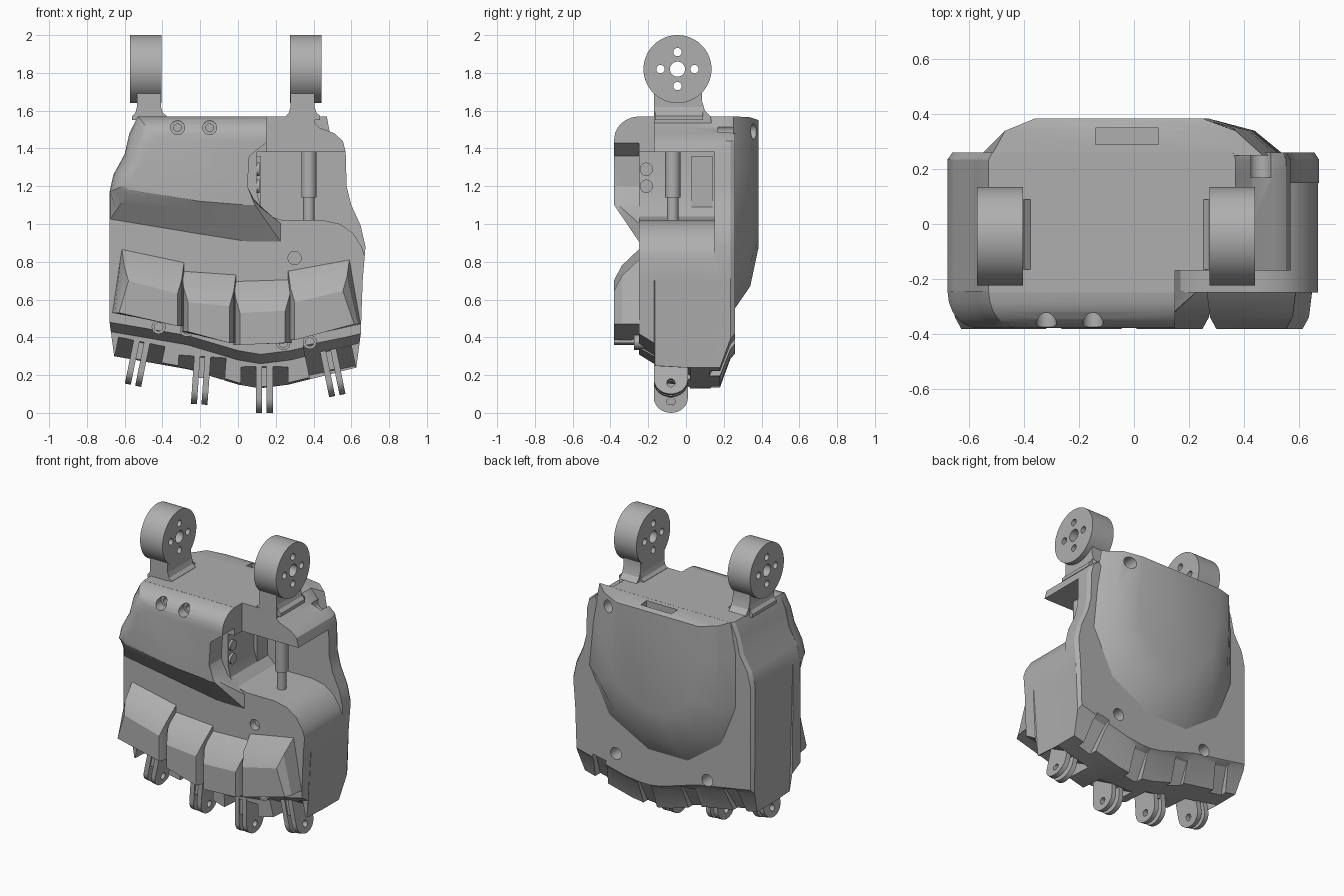
import bpy, bmesh
from math import cos, sin, pi, sqrt

old = bpy.data.objects.get("Cube")
if old:
    bpy.data.objects.remove(old)

grey = bpy.data.materials.new("light grey")
grey.use_nodes = True
grey.diffuse_color = (0.43, 0.43, 0.43, 1)
grey.node_tree.nodes["Principled BSDF"].inputs["Base Color"].default_value = grey.diffuse_color


def loft(name, sections):
    """Skin equal-length rings of 3D points and cap both ends."""
    bm = bmesh.new()
    rings = [[bm.verts.new(p) for p in s] for s in sections]
    n = len(rings[0])
    for a, b in zip(rings, rings[1:]):
        for i in range(n):
            j = (i + 1) % n
            bm.faces.new((a[i], a[j], b[j], b[i]))
    bm.faces.new(rings[0][::-1])
    bm.faces.new(rings[-1])
    bmesh.ops.recalc_face_normals(bm, faces=bm.faces)
    me = bpy.data.meshes.new(name)
    bm.to_mesh(me)
    bm.free()
    me.materials.append(grey)
    ob = bpy.data.objects.new(name, me)
    bpy.context.collection.objects.link(ob)
    return ob


def prism(name, pts, axis, a, b):
    if axis == "x":
        return loft(name, [[(t, u, v) for u, v in pts] for t in (a, b)])
    if axis == "y":
        return loft(name, [[(u, t, v) for u, v in pts] for t in (a, b)])
    return loft(name, [[(u, v, t) for u, v in pts] for t in (a, b)])


def rod(name, u, v, r, axis, a, b, n=32):
    ring = [(u + r * cos(2 * pi * i / n), v + r * sin(2 * pi * i / n)) for i in range(n)]
    return prism(name, ring, axis, a, b)


def box(name, x0, x1, y0, y1, z0, z1):
    return prism(name, [(x0, y0), (x1, y0), (x1, y1), (x0, y1)], "z", z0, z1)


def cut(target, cutter):
    cutter.hide_render = True
    m = target.modifiers.new("cut", "BOOLEAN")
    m.operation, m.solver, m.object = "DIFFERENCE", "EXACT", cutter
    bpy.context.view_layer.update()
    bpy.context.view_layer.objects.active = target
    bpy.ops.object.modifier_apply(modifier=m.name)
    bpy.data.objects.remove(cutter)


# Palm shell: silhouette lofted front to back with a stepped lower edge
upper = [(0.66, 0.7), (0.675, 0.88), (0.65, 0.99), (0.6, 1.1), (0.575, 1.2), (0.57, 1.38),
         (0.555, 1.44), (0.51, 1.48), (0.43, 1.51), (0.37, 1.57), (-0.53, 1.57), (-0.57, 1.48),
         (-0.595, 1.37), (-0.655, 1.27), (-0.68, 1.17)]
lower = [(-0.68, 0.48), (-0.27, 0.41), (0, 0.33), (0.12, 0.31), (0.28, 0.33), (0.65, 0.42)]


def shell_ring(y, drop, sx=1):
    taper = 1 - drop * 0.2
    return [(x * sx, y, z) for x, z in upper] + [(x * taper * sx, y, z - drop) for x, z in lower]


palm = loft("palm_shell", [shell_ring(-0.25, 0), shell_ring(-0.17, 0.05), shell_ring(-0.165, 0.17),
                           shell_ring(0, 0.18), shell_ring(0.18, 0.18), shell_ring(0.235, 0.03),
                           shell_ring(0.26, 0, 0.975)])

# Thumb opening
cut(palm, box("cutter", 0.15, 0.9, -0.5, -0.17, 1.2, 1.8))
cut(palm, prism("cutter", [(0.1, 1.38), (0.1, 1.17), (0.12, 1.09), (0.17, 1.04), (0.24, 1.02),
                           (0.45, 1.02), (0.54, 1.0), (0.61, 0.95), (0.655, 0.88), (0.68, 0.8),
                           (0.9, 0.8), (0.9, 1.38)], "y", -0.5, 0.15))

# Front cover with rounded top and side and a sloped lower facet
base = [(-0.68, 1.02), (-0.2, 0.94), (0.05, 0.9), (0.23, 0.9), (0.23, 1.0), (0.1, 1.1),
        (0.05, 1.2), (0.06, 1.36), (0.15, 1.43), (0.15, 1.57), (-0.53, 1.57), (-0.575, 1.48),
        (-0.6, 1.37), (-0.66, 1.26), (-0.68, 1.17)]
face = [(-0.57, 1.18), (-0.2, 1.12), (0.05, 1.1), (0.09, 1.1), (0.08, 1.12), (0.07, 1.15),
        (0.05, 1.2), (0.06, 1.36), (0.15, 1.43), (0.15, 1.45), (-0.43, 1.45), (-0.47, 1.4),
        (-0.5, 1.34), (-0.55, 1.26), (-0.57, 1.22)]


def cover_ring(u):
    ring = []
    for i, ((x0, z0), (x1, z1)) in enumerate(zip(base, face)):
        f = u if i < 6 else 1 - sqrt(1 - u * u)
        ring.append((x0 + (x1 - x0) * f, -0.245 - 0.135 * u, z0 + (z1 - z0) * f))
    return ring


cover = loft("front_cover", [cover_ring(u) for u in (0, 0.3, 0.55, 0.75, 0.88, 0.96, 1)])
for x in (-0.32, -0.15):
    cut(cover, rod("cutter", x, 1.51, 0.037, "y", -0.5, -0.31))
    cut(cover, rod("cutter", x, 1.51, 0.02, "y", -0.5, -0.27))

# Domed back cover
dome_layers = [
    (0.25, [(-0.52, 1.57), (0.47, 1.57), (0.52, 1.3), (0.55, 1.0), (0.4, 0.7), (0.1, 0.54),
            (-0.2, 0.54), (-0.45, 0.72), (-0.56, 1.0), (-0.56, 1.35)]),
    (0.34, [(-0.47, 1.565), (0.37, 1.565), (0.42, 1.3), (0.44, 1.0), (0.3, 0.79), (0.08, 0.67),
            (-0.15, 0.67), (-0.34, 0.8), (-0.46, 1.0), (-0.47, 1.35)]),
    (0.385, [(-0.36, 1.55), (0.25, 1.55), (0.27, 1.3), (0.27, 1.05), (0.18, 0.93), (0.05, 0.88),
             (-0.1, 0.88), (-0.2, 0.94), (-0.3, 1.05), (-0.34, 1.3)])]
dome = loft("back_cover", [[(x, y, z) for x, z in pts] for y, pts in dome_layers])
cut(dome, box("cutter", -0.14, 0.09, 0.29, 0.35, 1.5, 1.7))

# Screw holes in the back and front
for x, z in [(0.34, 0.46), (-0.34, 0.46), (0.46, 1.49)]:
    cut(palm, rod("cutter", x, z, 0.04, "y", 0.17, 0.5))
cut(dome, rod("cutter", 0.33, 1.49, 0.04, "y", 0.28, 0.5))
cut(palm, rod("cutter", 0.3, 0.82, 0.035, "y", -0.5, -0.2))
for x, z in [(-0.42, 0.455), (-0.27, 0.44), (0.24, 0.37), (0.38, 0.375)]:
    boss = rod("pad_screw_sleeve", x, z, 0.037, "y", -0.275, -0.2)
    cut(boss, rod("cutter", x, z, 0.022, "y", -0.4, -0.23))

# Four finger-base pads: x range, top heights, bottom heights
for x0, x1, t0, t1, b0, b1 in [(-0.665, -0.285, 0.87, 0.8, 0.53, 0.46),
                               (-0.3, -0.01, 0.755, 0.735, 0.43, 0.37),
                               (-0.025, 0.285, 0.7, 0.71, 0.36, 0.37),
                               (0.265, 0.65, 0.755, 0.815, 0.385, 0.47)]:
    left = 0.05 if x0 < -0.5 else 0
    right = 0.06 if x1 > 0.5 else 0
    loft("finger_pad", [[(x0 + i, y, b0), (x1 - i, y, b1), (x1 - i - right, y, t1 - d),
                         (x0 + i + left, y, t0 - d)]
                        for y, i, d in ((-0.245, 0, 0), (-0.34, 0.012, 0.09), (-0.382, 0.035, 0.17))])

# Knuckles with tilted sockets: x, lowest height, tilt, socket height
tab = [(-0.08 + 0.09 * cos(a), 0.08 * sin(a)) for a in [pi + pi * i / 16 for i in range(17)]]
tab += [(0.01, 0.22), (-0.17, 0.22)]
for x, z, tilt, zb in [(-0.54, 0.145, 0.2, 0.27), (-0.2, 0.045, 0.07, 0.19),
                       (0.14, 0, 0, 0.135), (0.51, 0.09, -0.2, 0.225)]:
    cz = z + 0.08
    h = zb - cz

    def place(ob):
        ob.location = (x, 0, cz)
        ob.rotation_euler.y = tilt
        return ob

    socket = [(-0.3, h + 0.19), (-0.17, h + 0.11), (0.02, h), (0.02, h - 0.1), (-0.3, h - 0.1)]
    cut(palm, place(prism("cutter", socket, "x", -0.125, 0.125)))
    notch = [(0.1, h - 0.06), (0.3, h - 0.06), (0.3, h + 0.2), (0.22, h + 0.16)]
    cut(palm, place(prism("cutter", notch, "x", -0.05, 0.05)))
    for side in (-1, 1):
        prong = place(prism("knuckle_prong", tab, "x", side * 0.012, side * 0.044))
        cut(prong, place(rod("cutter", -0.08, -0.02, 0.022, "x", -0.1, 0.1, 20)))
    place(box("knuckle_web", -0.013, 0.013, -0.16, 0, 0.06, 0.22))

# Wrist mounts: bored disc, narrow neck and flared foot
neck = [(-0.17, 1.5), (0.14, 1.5), (0.13, 1.57), (0.1, 1.6), (0.085, 1.65), (0.085, 1.75), (-0.17, 1.75)]
for x0, x1, n0, n1 in [(-0.572, -0.405, -0.535, -0.408), (0.275, 0.442, 0.278, 0.405)]:
    disc = rod("wrist_disc", -0.045, 1.82, 0.18, "x", x0, x1, 64)
    holes = [(0, 0, 0.04)] + [(0.09 * cos(k * pi / 2), 0.09 * sin(k * pi / 2), 0.022) for k in range(4)]
    stem = prism("wrist_neck", neck, "x", n0, n1)
    cut(stem, rod("cutter", -0.045, 1.82, 0.175, "x", n0 - 0.1, n1 + 0.1, 64))
    for dy, dz, r in holes:
        cut(disc, rod("cutter", dy - 0.045, 1.82 + dz, r, "x", x0 - 0.1, x1 + 0.1, 24))
    prism("wrist_foot", [(n0 - 0.025, 1.55), (n1 + 0.03, 1.55), (n1 + 0.03, 1.572), (n1 + 0.01, 1.59),
                         (n1, 1.62), (n0, 1.62), (n0 - 0.008, 1.59), (n0 - 0.025, 1.572)],
          "y", -0.165, 0.09)

# Thumb pivot pin and the drive parts inside the opening
rod("thumb_pin", 0.375, -0.07, 0.04, "z", 1.14, 1.39)
rod("thumb_pin_tip", 0.375, -0.07, 0.03, "z", 1.0, 1.15)
box("drive_block", 0.09, 0.12, 0.03, 0.14, 1.08, 1.36)
for z in (1.2, 1.29):
    rod("drive_boss", -0.21, z, 0.035, "x", 0.08, 0.115)

# Smooth the curved surfaces, keep the creases sharp
bpy.ops.object.select_all(action="DESELECT")
for ob in bpy.context.scene.objects:
    if ob.type == "MESH" and grey.name in ob.data.materials:
        ob.select_set(True)
        bpy.context.view_layer.objects.active = ob
bpy.ops.object.shade_smooth_by_angle(angle=0.45)
